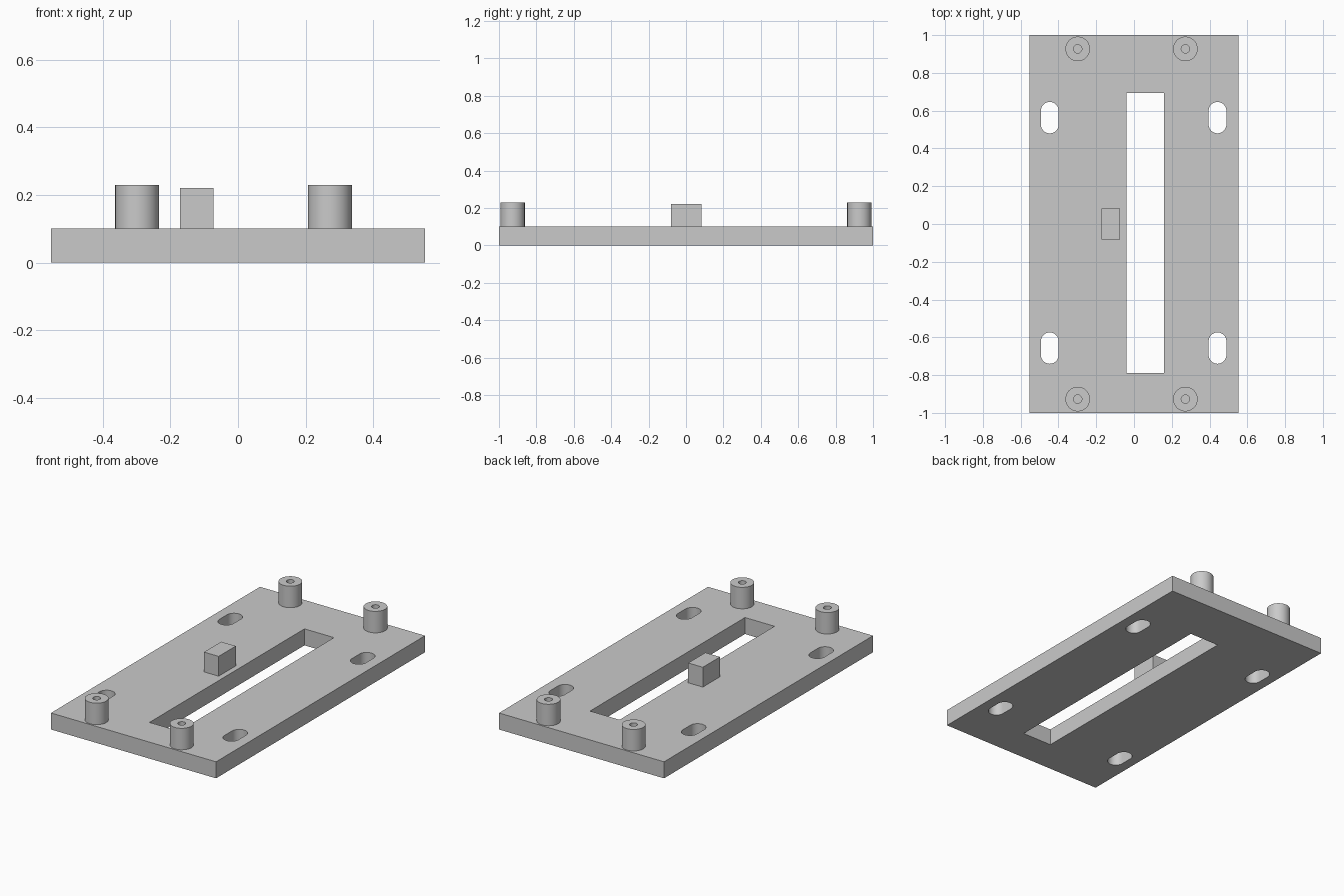
import bpy, bmesh
from math import cos, sin, pi, radians

cube = bpy.data.objects.get("Cube")
if cube:
    bpy.data.objects.remove(cube, do_unlink=True)

# Single plain grey finish
grey = bpy.data.materials.new("plain_grey")
grey.use_nodes = True
colour = (0.59, 0.59, 0.59, 1)
grey.diffuse_color = colour
grey.node_tree.nodes["Principled BSDF"].inputs["Base Color"].default_value = colour


def rectangle(x0, x1, y0, y1):
    return [(x0, y0), (x1, y0), (x1, y1), (x0, y1)]


def capsule(x, y, radius, straight=0, steps=24):
    """Round outline, stretched along y by the straight length."""
    points = []
    for side in (0, 1):
        shift = straight / 2 * (1 - 2 * side)
        for i in range(steps + (1 if straight else 0)):
            a = pi * (side + i / steps)
            points.append((x + radius * cos(a), y + shift + radius * sin(a)))
    return points


def extrude_profile(name, outlines, z0, z1):
    """Extrude the first outline, with the other outlines as holes."""
    curve = bpy.data.curves.new(name, "CURVE")
    curve.dimensions = "2D"
    curve.fill_mode = "BOTH"
    curve.extrude = (z1 - z0) / 2
    for outline in outlines:
        spline = curve.splines.new("POLY")
        spline.points.add(len(outline) - 1)
        for point, (x, y) in zip(spline.points, outline):
            point.co = (x, y, 0, 1)
        spline.use_cyclic_u = True
    obj = bpy.data.objects.new(name, curve)
    obj.location.z = (z0 + z1) / 2
    bpy.context.collection.objects.link(obj)
    bpy.ops.object.select_all(action="DESELECT")
    obj.select_set(True)
    bpy.context.view_layer.objects.active = obj
    bpy.ops.object.convert(target="MESH")
    obj = bpy.context.object
    # Weld the caps to the walls
    bm = bmesh.new()
    bm.from_mesh(obj.data)
    bmesh.ops.remove_doubles(bm, verts=bm.verts, dist=0.0001)
    bmesh.ops.recalc_face_normals(bm, faces=bm.faces)
    bm.to_mesh(obj.data)
    bm.free()
    obj.data.materials.clear()
    obj.data.materials.append(grey)
    bpy.ops.object.shade_smooth_by_angle(angle=radians(30))


# Base plate with a long window and four mounting slots
thickness = 0.1
slots = [capsule(x, y, 0.047, 0.072) for x in (-0.446, 0.442) for y in (-0.657, 0.563)]
window = rectangle(-0.04, 0.158, -0.79, 0.693)
extrude_profile("base_plate", [rectangle(-0.553, 0.553, -1, 1), window] + slots, 0, thickness)

# Hollow standoffs near the corners
for side, x in (("right", -0.298), ("left", 0.272)):
    for end, y in (("front", -0.927), ("back", 0.927)):
        extrude_profile(f"{end}_{side}_standoff",
                        [capsule(x, y, 0.065), capsule(x, y, 0.022)], thickness, 0.23)

# Stop block beside the window
extrude_profile("stop_block", [rectangle(-0.171, -0.073, -0.081, 0.083)], thickness, 0.22)
